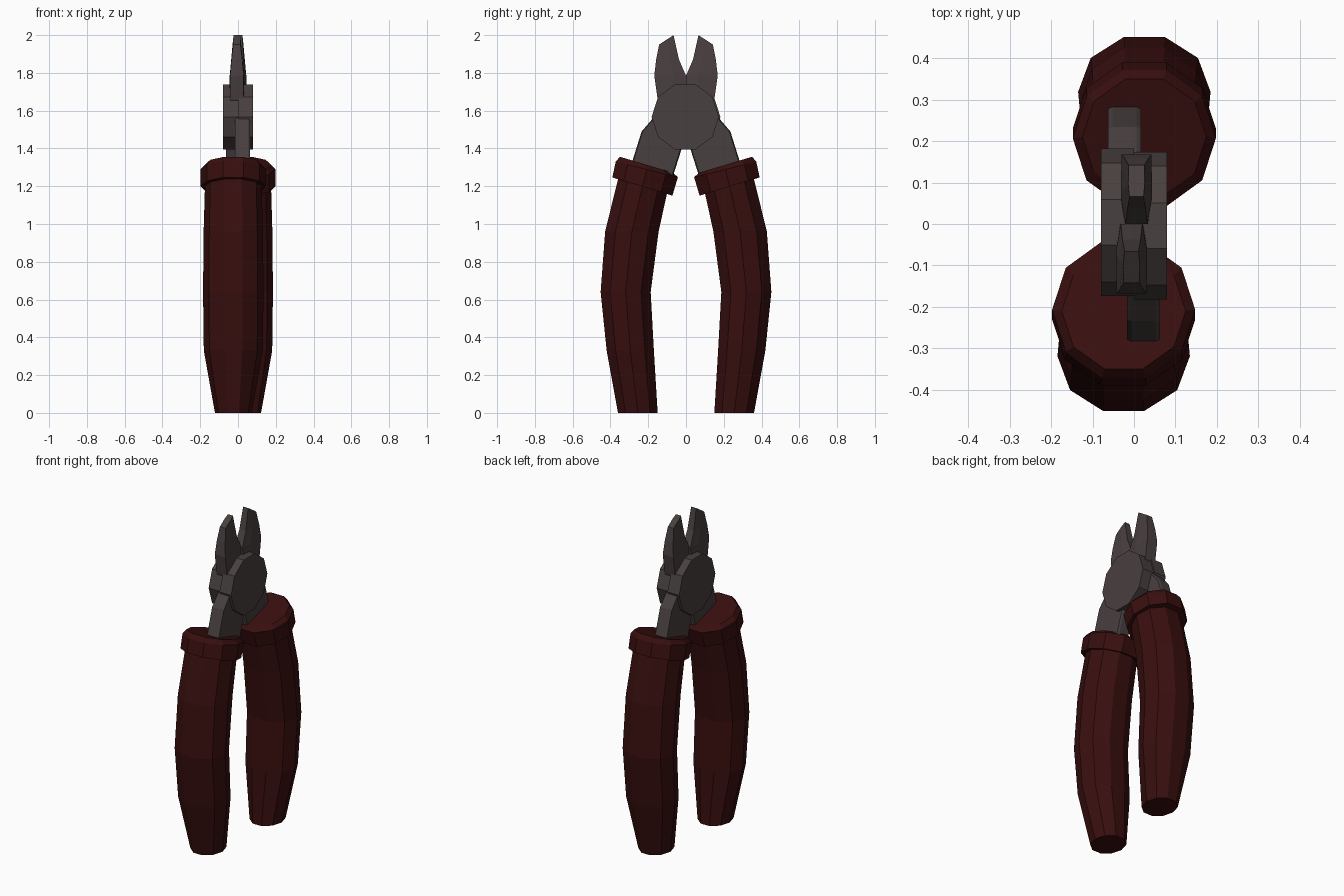
import bpy, bmesh, math
from mathutils import Vector, Matrix

if "Cube" in bpy.data.objects:
    bpy.data.objects.remove(bpy.data.objects["Cube"])


def material(name, rgb):
    m = bpy.data.materials.new(name)
    m.diffuse_color = (*rgb, 1)
    m.use_nodes = True
    m.node_tree.nodes["Principled BSDF"].inputs["Base Color"].default_value = m.diffuse_color
    return m


RED = material("dark red grip", (0.040, 0.0045, 0.0045))
STEEL = material("dark steel", (0.066, 0.050, 0.050))


def loft(rings):
    bm = bmesh.new()
    loops = [[bm.verts.new(p) for p in ring] for ring in rings]
    n = len(loops[0])
    for a, b in zip(loops, loops[1:]):
        for i in range(n):
            j = (i + 1) % n
            bm.faces.new((a[i], a[j], b[j], b[i]))
    bm.faces.new(loops[0][::-1])
    bm.faces.new(loops[-1])
    bmesh.ops.recalc_face_normals(bm, faces=bm.faces)
    return bm


def add_pair(name, bm, mat):
    """Each part appears twice, the second turned half a turn about z."""
    for side, angle in (("back", 0), ("front", math.pi)):
        me = bpy.data.meshes.new(f"{name}_{side}")
        bm.to_mesh(me)
        me.transform(Matrix.Rotation(angle, 4, 'Z'))
        me.materials.append(mat)
        bpy.context.collection.objects.link(bpy.data.objects.new(f"{name}_{side}", me))
    bm.free()


def grip_ring(inner, outer, rx, sides=10):
    """Ten-sided ring spanning two (y, z) points, rx wide to each side."""
    a, b = Vector((0.025, *inner)), Vector((0.025, *outer))
    mid, half = (a + b) / 2, (b - a) / 2 / math.cos(math.pi / sides)
    return [mid + half * math.sin(t) + Vector((rx * math.cos(t), 0, 0))
            for t in (2 * math.pi * i / sides for i in range(sides))]


# Grip with rolled collar
add_pair("grip", loft([
    grip_ring((0.15, 0), (0.36, 0), 0.097),
    grip_ring((0.17, 0.33), (0.42, 0.33), 0.156),
    grip_ring((0.187, 0.64), (0.452, 0.64), 0.160),
    grip_ring((0.145, 0.96), (0.428, 0.96), 0.157),
    grip_ring((0.10, 1.165), (0.36, 1.237), 0.150),
    grip_ring((0.072, 1.15), (0.39, 1.247), 0.173),
    grip_ring((0.043, 1.248), (0.372, 1.33), 0.173),
    grip_ring((0.07, 1.272), (0.35, 1.356), 0.150),
]), RED)

# Arm between joint and grip
arm = [(0, 1.5), (0.10, 1.62), (0.175, 1.56), (0.235, 1.49),
       (0.285, 1.33), (0.26, 1.25), (0.07, 1.25), (0.024, 1.395)]


def arm_ring(x, s):
    return [Vector((x, 0.14 + (y - 0.14) * s, 1.42 + (z - 1.42) * s)) for y, z in arm]


add_pair("arm", loft([arm_ring(-0.063, 0.95), arm_ring(-0.052, 1),
                      arm_ring(0.006, 1), arm_ring(0.017, 0.95)]), STEEL)

# Round joint plate
add_pair("joint_plate", loft([
    [Vector((x, -0.004 + 0.178 * math.cos(t), 1.567 + 0.181 * math.sin(t)))
     for t in (2 * math.pi * i / 10 for i in range(10))]
    for x in (0, 0.08)]), STEEL)

# Jaw: z, inner y, outer y, half thickness, inner edge half thickness
jaw = [(1.62, 0.0, 0.13, 0.036, 0.030),
       (1.66, 0.0, 0.15, 0.038, 0.030),
       (1.785, 0.0, 0.168, 0.038, 0.026),
       (1.87, 0.037, 0.158, 0.030, 0.022)]


def jaw_ring(z0, z1, y0, y1, w, wi, c=0.006):
    ym, zm = y0 + (y1 - y0) * 0.4, z0 + (z1 - z0) * 0.4
    return [Vector(p) for p in ((c - wi, y0, z0), (c - w, ym, zm), (c - w * 0.95, y1, z1),
                                (c + w * 0.95, y1, z1), (c + w, ym, zm), (c + wi, y0, z0))]


rings = [jaw_ring(z, z, a, b, w, wi) for z, a, b, w, wi in jaw]
rings.append(jaw_ring(2.0, 1.95, 0.066, 0.142, 0.020, 0.017))
add_pair("jaw", loft(rings), STEEL)
